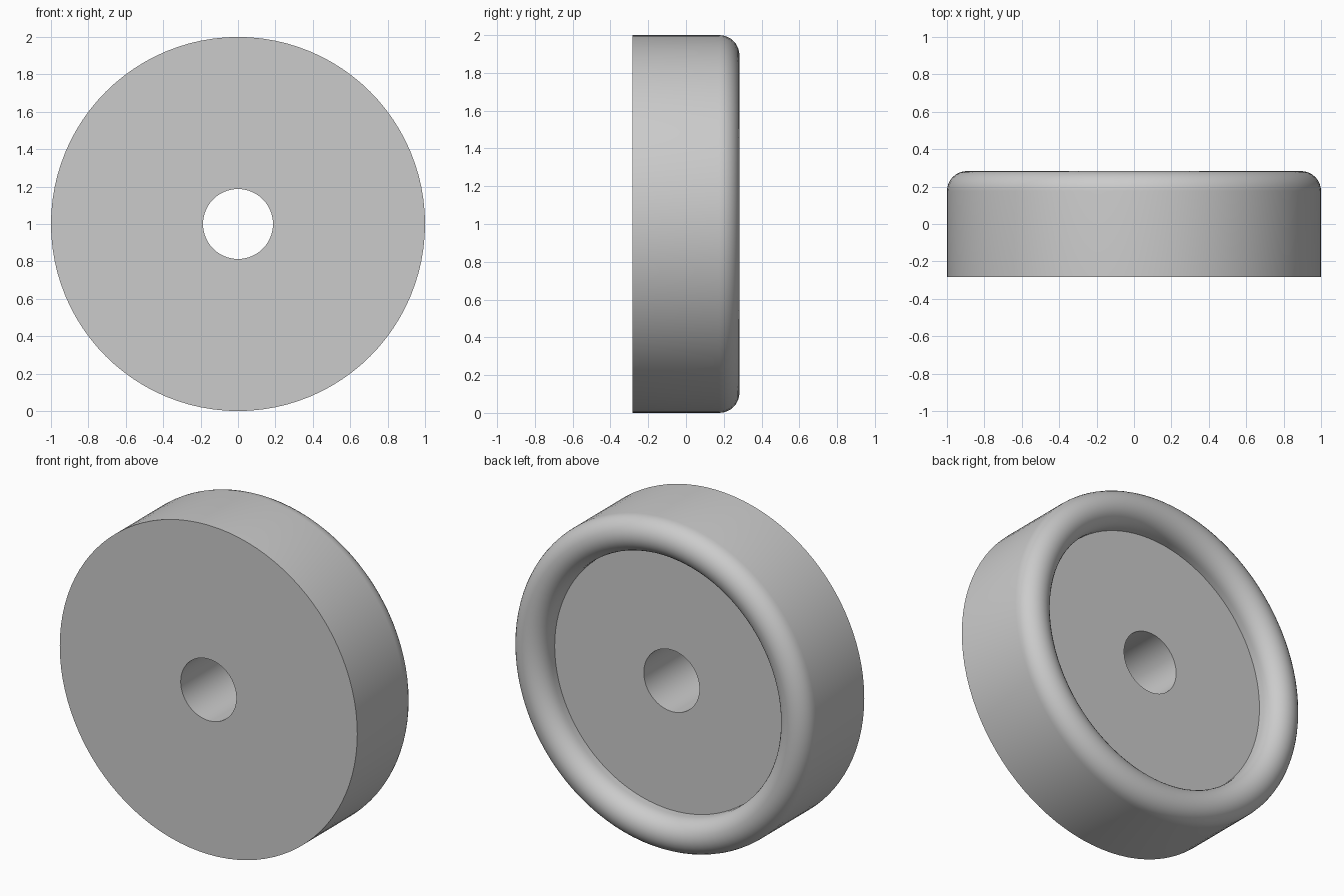
import bpy, bmesh, math
from mathutils import Matrix, Vector

if "Cube" in bpy.data.objects:
    bpy.data.objects.remove(bpy.data.objects["Cube"])

SIDES = 96          # steps around the axle
HALF = 0.283        # half of the wheel width
BORE = 0.187        # axle hole radius
TUBE = 0.107        # radius of the rounded rim
FLOOR = 0.138       # depth position of the recessed face

# Closed cross-section as (radius, y): flat front, rounded rim, recess, bore
profile = [(BORE, -HALF), (1.0, -HALF)]
for i in range(17):
    a = math.pi * i / 16
    profile.append((1 - TUBE + TUBE * math.cos(a), HALF - TUBE + TUBE * math.sin(a)))
profile += [(1 - 2 * TUBE, FLOOR), (BORE, FLOOR)]

# Revolve the section around the y axis
bm = bmesh.new()
verts = [bm.verts.new((r, y, 0)) for r, y in profile]
edges = [bm.edges.new((verts[i], verts[(i + 1) % len(verts)])) for i in range(len(verts))]
bmesh.ops.spin(bm, geom=verts + edges, cent=(0, 0, 0), axis=(0, 1, 0),
               angle=math.tau, steps=SIDES)
bmesh.ops.remove_doubles(bm, verts=bm.verts, dist=1e-4)
bmesh.ops.recalc_face_normals(bm, faces=bm.faces)
bmesh.ops.transform(bm, matrix=Matrix.Translation(Vector((0, 0, 1))), verts=bm.verts)

mesh = bpy.data.meshes.new("wheel")
bm.to_mesh(mesh)
bm.free()
wheel = bpy.data.objects.new("wheel", mesh)
bpy.context.collection.objects.link(wheel)

# Plain grey finish
grey = bpy.data.materials.new("light grey")
grey.diffuse_color = (0.6, 0.6, 0.6, 1)
grey.use_nodes = True
grey.node_tree.nodes["Principled BSDF"].inputs["Base Color"].default_value = grey.diffuse_color
mesh.materials.append(grey)

# Smooth round surfaces, sharp corners
bpy.context.view_layer.objects.active = wheel
wheel.select_set(True)
bpy.ops.object.shade_smooth_by_angle(angle=math.radians(30))
